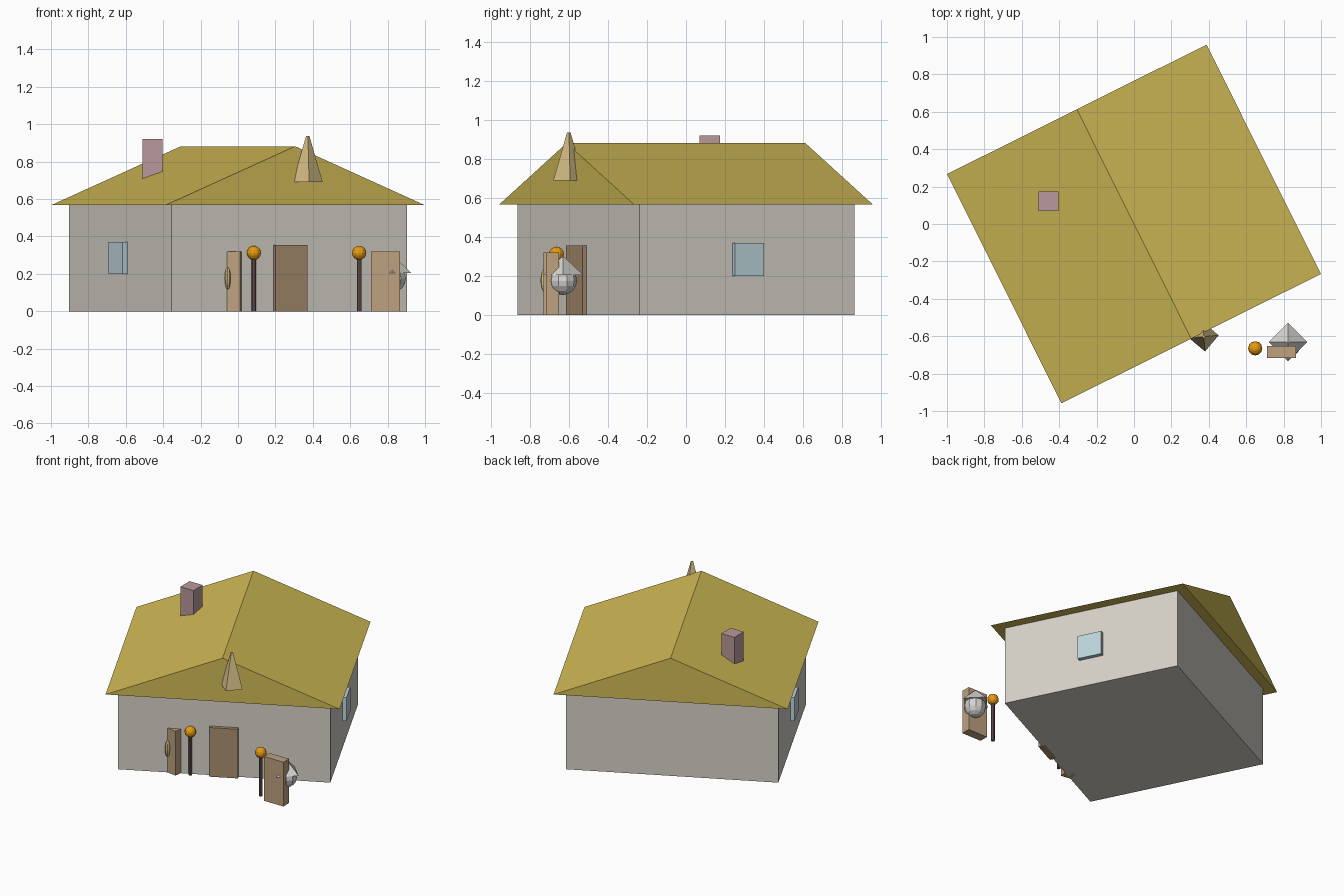
import bpy, bmesh
from math import radians
from mathutils import Matrix, Vector

if "Cube" in bpy.data.objects:
    bpy.data.objects.remove(bpy.data.objects["Cube"])

TURN = radians(26.5)                      # the house stands turned on its plot
HOUSE = Matrix.Rotation(TURN, 4, 'Z')


def linear(c):
    return c / 12.92 if c <= 0.04045 else ((c + 0.055) / 1.055) ** 2.4


def material(name, hex_code):
    rgb = [linear(v / 255) for v in bytes.fromhex(hex_code)]
    m = bpy.data.materials.new(name)
    m.use_nodes = True
    m.diffuse_color = (*rgb, 1)
    m.node_tree.nodes["Principled BSDF"].inputs["Base Color"].default_value = (*rgb, 1)
    return m


plaster = material("wall plaster", "d6d1c8")
thatch = material("straw roof", "cfb955")
brick = material("chimney brick", "b9999b")
glass = material("window glass", "bcd4da")
door_wood = material("door wood", "a88e6e")
crate_wood = material("light wood", "bea17f")
iron = material("lamp post iron", "715c5c")
glow = material("lamp orange", "e69a10")
straw = material("pale straw", "d9c289")
stone = material("pale stone", "d6d4d0")


def finish(name, bm, mat, matrix=Matrix()):
    bmesh.ops.recalc_face_normals(bm, faces=bm.faces)
    mesh = bpy.data.meshes.new(name)
    bm.to_mesh(mesh)
    bm.free()
    mesh.materials.append(mat)
    ob = bpy.data.objects.new(name, mesh)
    ob.matrix_world = matrix
    bpy.context.collection.objects.link(ob)
    return ob


def box(name, size, centre, mat, frame=Matrix(), spin=0):
    bm = bmesh.new()
    bmesh.ops.create_cube(bm, size=1, matrix=Matrix.Diagonal((*size, 1)))
    return finish(name, bm, mat, frame @ Matrix.Translation(centre) @ Matrix.Rotation(spin, 4, 'Z'))


def cone(name, sides, r_low, r_high, low, high, x, y, mat, spin=0):
    bm = bmesh.new()
    bmesh.ops.create_cone(bm, cap_ends=True, segments=sides, radius1=r_low,
                          radius2=r_high, depth=high - low)
    place = Matrix.Translation((x, y, (low + high) / 2))
    return finish(name, bm, mat, place @ Matrix.Rotation(spin, 4, 'Z'))


def ball(name, segments, rings, radii, centre, mat):
    bm = bmesh.new()
    bmesh.ops.create_uvsphere(bm, u_segments=segments, v_segments=rings, radius=1)
    return finish(name, bm, mat, Matrix.Translation(centre) @ Matrix.Diagonal((*radii, 1)))


# House walls
wide, deep, eave, ridge = 1.407, 1.234, 0.567, 0.882
box("walls", (wide, deep, eave), (0, 0, eave / 2), plaster, HOUSE)

# Gable roof: a triangle extruded along the ridge
bm = bmesh.new()
half, length = 0.775, 1.37
profile = [(-half, eave), (half, eave), (0, ridge)]
face = bm.faces.new([bm.verts.new((x, -length / 2, z)) for x, z in profile])
end = bmesh.ops.extrude_face_region(bm, geom=[face])["geom"]
bmesh.ops.translate(bm, vec=Vector((0, length, 0)),
                    verts=[v for v in end if isinstance(v, bmesh.types.BMVert)])
finish("roof", bm, thatch, HOUSE)

# Chimney
box("chimney", (0.105, 0.105, 0.25), (-0.457, 0.122, 0.795), brick)

# Door and side windows, set into the walls
box("door", (0.19, 0.05, 0.355), (0, -deep / 2, 0.1775), door_wood, HOUSE)
for side, sign in (("left", 1), ("right", -1)):
    box(side + "_window", (0.056, 0.168, 0.17), (sign * wide / 2, 0, 0.285), glass, HOUSE)

# Lamp posts
for side, x in (("left", 0.648), ("right", 0.085)):
    cone(side + "_lamp_post", 8, 0.012, 0.012, 0, 0.3, x, -0.665, iron)
    ball(side + "_lamp", 12, 8, (0.038, 0.038, 0.038), (x, -0.665, 0.312), glow)

# Upright wooden boxes by the path
box("left_wooden_box", (0.155, 0.065, 0.32), (0.7875, -0.685, 0.16), crate_wood)
box("right_wooden_box", (0.076, 0.07, 0.32), (-0.021, -0.69, 0.16), crate_wood, spin=radians(-9))
ball("right_box_handle", 10, 8, (0.017, 0.022, 0.06), (-0.055, -0.725, 0.176), straw)

# Pointed ornament on the gable
cone("gable_spike", 4, 0.08, 0.009, 0.69, 0.937, 0.373, -0.602, straw, radians(5))

# Round stone with a pyramid cap
ball("round_stone", 10, 8, (0.073, 0.073, 0.073), (0.828, -0.633, 0.175), stone)
cone("stone_cap", 4, 0.103, 0.006, 0.205, 0.297, 0.824, -0.631, stone)
